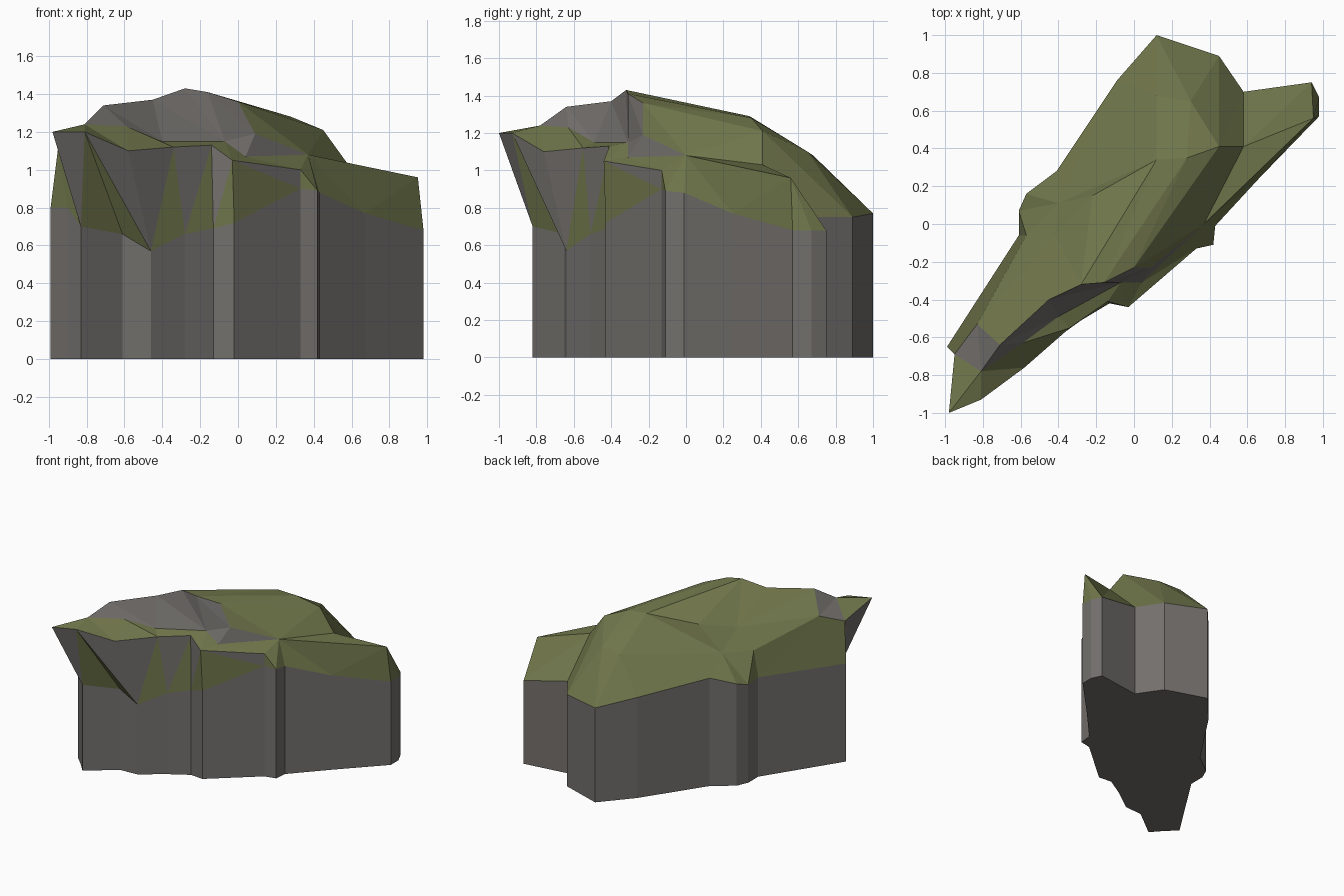
import bpy, bmesh
from mathutils import Vector

if "Cube" in bpy.data.objects:
    bpy.data.objects.remove(bpy.data.objects["Cube"])

GREY, GREEN = 0, 1
bm = bmesh.new()
verts = {}


def vert(p):
    """Share one vertex between all strips that use the same point."""
    if p not in verts:
        verts[p] = bm.verts.new(Vector(p))
    return verts[p]


def face(points, mat):
    f = bm.faces.new([vert(p) for p in points])
    f.material_index = mat
    f.smooth = False


def strip(low, high, path, low_mat, high_mat):
    """Triangulate between two lines: 'b' steps along low, 't' along high."""
    i = j = 0
    for step in path:
        if step == 'b':
            face((low[i], low[i + 1], high[j]), low_mat)
            i += 1
        else:
            face((low[i], high[j + 1], high[j]), high_mat)
            j += 1


# rim of the vertical wall, anticlockwise from the left end
front_rim = [(-.99, -.65, .80), (-.90, -.74, .80), (-.83, -.82, .70),
             (-.61, -.65, .66), (-.46, -.64, .57), (-.28, -.51, .66),
             (-.13, -.42, .69), (-.02, -.43, .72), (.33, -.13, .90)]
right_rim = [(.33, -.13, .90), (.42, -.11, .89), (.43, -.01, .88),
             (.67, .25, .77), (.98, .57, .68), (.98, .67, .68),
             (.94, .75, .68), (.58, .70, .75)]
back_rim = [(.58, .70, .75), (.45, .89, .75), (.12, 1.0, .77),
            (-.09, .76, .82), (-.41, .28, .88), (-.57, .16, .83),
            (-.61, .07, .80), (-.61, -.06, .81), (-.99, -.65, .80)]

# outer edge of the upper surface
tip_back = (-.95, -.69, 1.12)
ledge_edge = [(-.98, -1.0, 1.20), (-.81, -.93, 1.20), (-.58, -.76, 1.10),
              (-.34, -.55, 1.12), (-.14, -.41, 1.13), (-.03, -.44, 1.05),
              (.33, -.13, 1.0)]
notch, spur, saddle = (.37, 0, 1.08), (.95, .56, .96), (.58, .41, 1.03)
shoulder = [(.45, .41, 1.21), (.30, .65, 1.10), (.12, .68, 1.08),
            (-.40, .11, 1.02), (-.57, -.06, 1.02), (-.83, -.53, 1.19)]

# inner crest lines
crown = [(.28, .35, 1.28), (.12, .34, 1.29), (-.22, .15, 1.22),
         (-.42, -.06, 1.17), (-.71, -.64, 1.34)]
ridge = [(0, -.23, 1.36), (-.16, -.31, 1.41), (-.28, -.32, 1.43),
         (-.45, -.40, 1.37)]
cliff_foot = [(-.81, -.78, 1.24), (-.59, -.63, 1.23), (-.40, -.49, 1.15),
              (-.07, -.31, 1.15), (.09, -.23, 1.19)]
cliff_end, step_low = cliff_foot[-1], (.04, -.31, 1.07)

# vertical wall and underside
rim = front_rim + right_rim[1:] + back_rim[1:-1]
base = [(x, y, 0) for x, y, z in rim]
for k in range(len(rim)):
    n = (k + 1) % len(rim)
    face((base[k], base[n], rim[n], rim[k]), GREY)
face(base[::-1], GREY)

# overhanging front with grassy wedges
strip(front_rim, [tip_back] + ledge_edge, "bbttbbttbtbtbbt", GREEN, GREY)
# right spur
strip(right_rim, [ledge_edge[-1], notch, spur, saddle], "btbbtbbbtb",
      GREEN, GREEN)
# grassy back slope
strip(back_rim, [saddle] + shoulder + [tip_back], "tbtbtbtbbbtbtbt",
      GREEN, GREEN)
# dome
strip(shoulder, crown, "btbbttbbt", GREEN, GREEN)
strip([shoulder[0]] + crown, ridge, "btbtbbtb", GREEN, GREEN)
# right flank of the dome and top of the spur
strip([cliff_end, notch, saddle], [ridge[0], shoulder[0]], "btb", GREEN, GREEN)
face((notch, spur, saddle), GREEN)
# inner cliff and its low step
strip(cliff_foot, [crown[-1]] + ridge[::-1], "bbtbttbt", GREY, GREY)
face((cliff_foot[3], step_low, cliff_end), GREY)
face((step_low, notch, cliff_end), GREY)
# ledge in front of the cliff
strip([tip_back] + ledge_edge + [notch], cliff_foot[:4] + [step_low],
      "bbbtbttbbtbb", GREEN, GREEN)
# bare patch behind the left tip
face((tip_back, cliff_foot[0], shoulder[-1]), GREY)
face((cliff_foot[0], crown[-1], shoulder[-1]), GREY)

bmesh.ops.recalc_face_normals(bm, faces=bm.faces[:])
mesh = bpy.data.meshes.new("rock_outcrop")
bm.to_mesh(mesh)
bm.free()
for name, color in (("stone", (.17, .16, .15, 1)), ("grass", (.16, .18, .07, 1))):
    mat = bpy.data.materials.new(name)
    mat.diffuse_color = color
    mat.use_nodes = True
    mat.node_tree.nodes["Principled BSDF"].inputs["Base Color"].default_value = mat.diffuse_color
    mesh.materials.append(mat)
bpy.context.collection.objects.link(bpy.data.objects.new("rock_outcrop", mesh))
